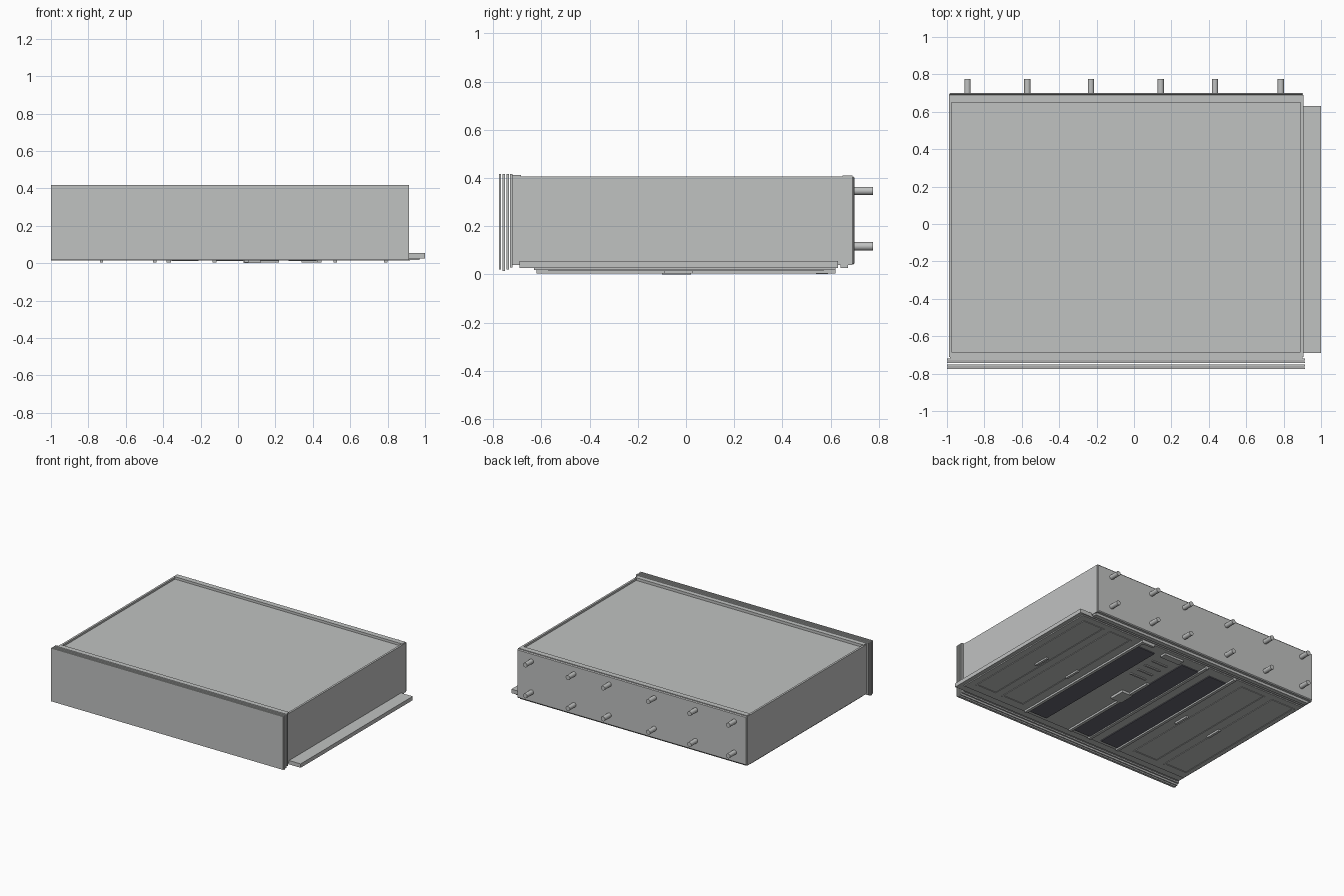
import bpy, bmesh
from mathutils import Matrix

cube = bpy.data.objects.get("Cube")
if cube:
    bpy.data.objects.remove(cube, do_unlink=True)


def material(name, rgb):
    m = bpy.data.materials.new(name)
    m.use_nodes = True
    m.diffuse_color = (*rgb, 1)
    m.node_tree.nodes["Principled BSDF"].inputs["Base Color"].default_value = (*rgb, 1)
    return m


GREY = material("light_grey", (0.53, 0.54, 0.535))
DARK = material("dark_slate", (0.13, 0.13, 0.16))


def finish(bm, name, mat):
    mesh = bpy.data.meshes.new(name)
    bm.to_mesh(mesh)
    bm.free()
    mesh.materials.append(mat)
    ob = bpy.data.objects.new(name, mesh)
    bpy.context.collection.objects.link(ob)
    return ob


def box(name, x, y, z, mat=GREY, bevel=0):
    """Box given by its (low, high) range on each axis."""
    bm = bmesh.new()
    bmesh.ops.create_cube(bm, size=1)
    for v in bm.verts:
        v.co = [r[0] if c < 0 else r[1] for c, r in zip(v.co, (x, y, z))]
    ob = finish(bm, name, mat)
    if bevel:
        mod = ob.modifiers.new("bevel", "BEVEL")
        mod.width, mod.segments = bevel, 1
    return ob


def panel(name, x, y, top, depth):
    """Thin door with a sunken field inside a raised border."""
    ob = box(name, x, y, (top - depth, top))
    bm = bmesh.new()
    bm.from_mesh(ob.data)
    under = [f for f in bm.faces if f.normal.z < -0.9]
    bmesh.ops.inset_region(bm, faces=under, thickness=0.018)
    bmesh.ops.inset_region(bm, faces=under, thickness=0.004, depth=-depth * 0.7)
    bm.to_mesh(ob.data)
    bm.free()


# Main body: solid core with a shallow sunken top
box("body_core", (-0.985, 0.9), (-0.69, 0.69), (0.045, 0.393))
for name, x in (("right_wall", (-0.99, -0.975)), ("left_wall", (0.89, 0.905))):
    box(name, x, (-0.71, 0.69), (0.04, 0.407))
box("front_wall", (-0.985, 0.9), (-0.72, -0.685), (0.04, 0.413))
box("back_wall", (-0.985, 0.9), (0.65, 0.69), (0.045, 0.411))
box("back_plate", (-0.99, 0.905), (0.688, 0.7), (0.042, 0.407), bevel=0.006)

# Layered front made of thin slabs
for i, (y0, y1, z0) in enumerate([(-0.775, -0.768, 0.02), (-0.761, -0.75, 0.015),
                                  (-0.744, -0.735, 0.02), (-0.73, -0.719, 0.03)]):
    box(f"front_slab_{i + 1}", (-1, 0.915), (y0, y1), (z0, 0.417))

# Two rows of round pegs on the back
for row, z in (("lower", 0.117), ("upper", 0.347)):
    for i, x in enumerate((-0.89, -0.57, -0.23, 0.143, 0.433, 0.785)):
        bm = bmesh.new()
        bmesh.ops.create_cone(bm, cap_ends=True, segments=24, radius1=0.017,
                              radius2=0.017, depth=0.085)
        bm.transform(Matrix.Translation((x, 0.7325, z)) @ Matrix.Rotation(1.5708, 4, "X"))
        peg = finish(bm, f"{row}_peg_{i + 1}", GREY)
        for f in peg.data.polygons:
            f.use_smooth = len(f.vertices) == 4

# Base plate sticking out on one side, with a lower tray
box("base_plate", (-0.975, 1.0), (-0.69, 0.63), (0.026, 0.055))
box("base_tray", (-0.965, 0.97), (-0.63, 0.62), (0.018, 0.026))
box("back_strip", (-0.97, 0.9), (0.64, 0.672), (0.026, 0.047))

# Underside doors with handles
for i, x in enumerate([(-0.94, -0.74), (-0.68, -0.47), (0.5, 0.69), (0.74, 0.92)]):
    panel(f"door_{i + 1}", x, (-0.57, 0.57), 0.018, 0.004)
for i, x in enumerate((-0.73, -0.445, 0.52, 0.79)):
    box(f"handle_{i + 1}", (x - 0.009, x + 0.009), (-0.09, 0.03), (0.004, 0.018))

# Dark tracks and the rails beside them
for i, x in enumerate([(-0.355, -0.21), (-0.115, 0.03), (0.27, 0.42)]):
    box(f"dark_track_{i + 1}", x, (-0.6, 0.54), (0.012, 0.018), DARK)
for i, (x, end) in enumerate([(-0.37, 0.62), (-0.125, 0.62), (0.045, 0.2), (0.435, 0.62)]):
    box(f"rail_{i + 1}", (x - 0.011, x + 0.011), (-0.62, end), (0.004, 0.018))

# Small latch block, end stop and slats in the middle bay
box("latch_block", (0.06, 0.22), (0.54, 0.59), (0.003, 0.018))
box("end_stop", (0.34, 0.435), (0.6, 0.62), (0.004, 0.018))
for i in range(4):
    y = 0.22 + 0.075 * i
    box(f"slat_{i + 1}", (0.09, 0.22), (y, y + 0.014), (0.011, 0.018))
box("bottom_catch", (0.03, 0.12), (-0.1, 0.02), (0, 0.018))
